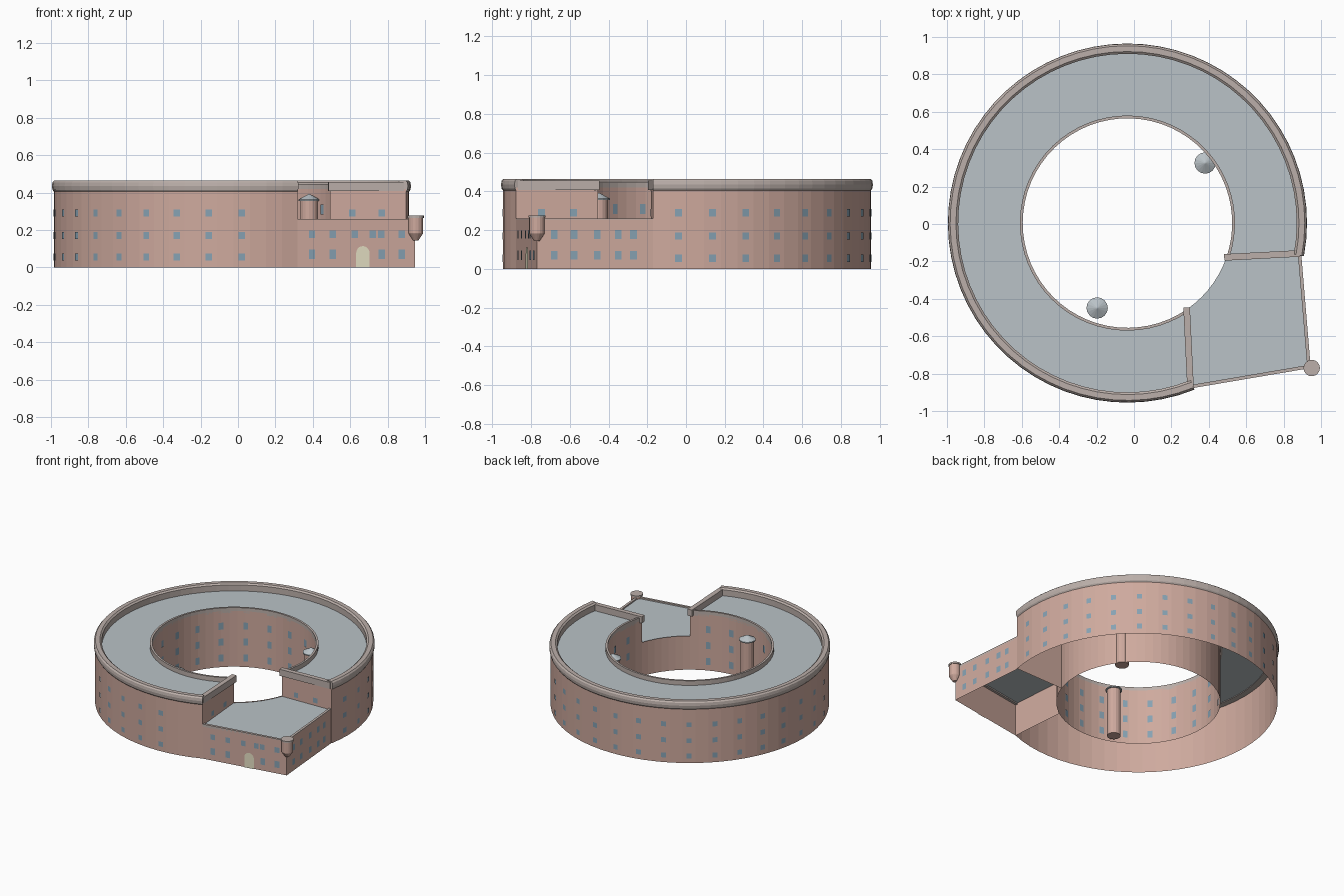
import bpy, bmesh
from math import radians, degrees, cos, sin, pi, atan2, hypot

if "Cube" in bpy.data.objects:
    bpy.data.objects.remove(bpy.data.objects["Cube"])

CX, CY = -0.035, 0.005
N = 57                                  # facets around the ring


def material(name, r, g, b):
    m = bpy.data.materials.new(name)
    m.diffuse_color = (r, g, b, 1)
    m.use_nodes = True
    m.node_tree.nodes["Principled BSDF"].inputs["Base Color"].default_value = m.diffuse_color
    return m


BRICK = material("brick", 0.62, 0.40, 0.34)
ROOF = material("roof", 0.49, 0.54, 0.57)
TRIM = material("trim", 0.50, 0.43, 0.40)
GLASS = material("glass", 0.24, 0.36, 0.45)
CREAM = material("door_cream", 0.78, 0.74, 0.55)


def make(name, verts, faces, mat, recalc=True):
    me = bpy.data.meshes.new(name)
    me.from_pydata(verts, [], faces)
    if recalc:
        bm = bmesh.new()
        bm.from_mesh(me)
        bmesh.ops.recalc_face_normals(bm, faces=bm.faces)
        bm.to_mesh(me)
        bm.free()
    me.materials.append(mat)
    ob = bpy.data.objects.new(name, me)
    bpy.context.collection.objects.link(ob)
    return ob


def arc(r, a0, a1, n):
    angs = [radians(a0 + (a1 - a0) * i / n) for i in range(n + 1)]
    return [(CX + r * cos(a), CY + r * sin(a)) for a in angs]


def strip(name, rows, mat):
    """Join equally long rows of points with quads."""
    n = len(rows[0])
    faces = [(j * n + i, j * n + i + 1, (j + 1) * n + i + 1, (j + 1) * n + i)
             for j in range(len(rows) - 1) for i in range(n - 1)]
    return make(name, [p for r in rows for p in r], faces, mat, False)


def at(points, z):
    return [(x, y, z) for x, y in points]


def wall(name, points, z1, mat=BRICK):
    return strip(name, [at(points, 0), at(points, z1)], mat)


def sweep(name, profile, a0, a1, mat):
    """Closed (r, z) profile swept along the ring with capped ends."""
    k = len(profile)
    cols = [at(arc(r, a0, a1, N), z) for r, z in profile]
    faces = [(j * (N + 1) + i, j * (N + 1) + i + 1,
              (j + 1) % k * (N + 1) + i + 1, (j + 1) % k * (N + 1) + i)
             for j in range(k) for i in range(N)]
    faces += [[j * (N + 1) for j in range(k)], [j * (N + 1) + N for j in range(k)]]
    return make(name, [p for c in cols for p in c], faces, mat)


def beam(name, p, q, width, z0, z1, mat):
    """Box from p to q, lying on the left of the line."""
    dx, dy = q[0] - p[0], q[1] - p[1]
    d = hypot(dx, dy)
    nx, ny = -dy / d * width, dx / d * width
    pts = [p, q, (q[0] + nx, q[1] + ny), (p[0] + nx, p[1] + ny)]
    return make(name, at(pts, z0) + at(pts, z1),
                [(0, 1, 2, 3), (4, 5, 6, 7), (0, 1, 5, 4), (1, 2, 6, 5),
                 (2, 3, 7, 6), (3, 0, 4, 7)], mat)


def lathe(name, x, y, profile, mat, n=16):
    k = len(profile)
    v = [(x + r * cos(2 * pi * i / n), y + r * sin(2 * pi * i / n), z)
         for r, z in profile for i in range(n)]
    f = [(j * n + i, j * n + (i + 1) % n, (j + 1) * n + (i + 1) % n, (j + 1) * n + i)
         for j in range(k - 1) for i in range(n)]
    f += [list(range(n)), list(range((k - 1) * n, k * n))]
    return make(name, v, f, mat)


def panels(name, items):
    """Window panes from (x, y, z, facing angle, width, height)."""
    v, f = [], []
    for x, y, z, a, w, h in items:
        tx, ty = -sin(a) * w / 2, cos(a) * w / 2
        x, y = x + cos(a) * 0.004, y + sin(a) * 0.004
        b = len(v)
        v += [(x - tx, y - ty, z - h / 2), (x + tx, y + ty, z - h / 2),
              (x + tx, y + ty, z + h / 2), (x - tx, y - ty, z + h / 2)]
        f.append((b, b + 1, b + 2, b + 3))
    return make(name, v, f, GLASS, False)


def on_wall(p, q, ts, zs, w=0.035, h=0.045):
    a = atan2(q[1] - p[1], q[0] - p[0]) - pi / 2
    return [(p[0] + (q[0] - p[0]) * t, p[1] + (q[1] - p[1]) * t, z, a, w, h)
            for t in ts for z in zs]


# Ring: faceted walls, end walls and roof
A0, A1, B0, B1 = -10.6, 291.9, -19.4, 304.7
outer, inner = arc(0.95, A0, A1, N), arc(0.56, B0, B1, N)
wall("outer_wall", outer, 0.42)
wall("courtyard_wall", inner[::-1], 0.42)
wall("end_wall_left", [outer[-1], inner[-1]], 0.42)
wall("end_wall_right", [inner[0], outer[0]], 0.42)
strip("ring_roof", [at(outer, 0.41), at(inner, 0.41)], ROOF)

# Cornice and parapets
sweep("cornice", [(0.905, 0.405), (0.95, 0.405), (0.957, 0.415), (0.96, 0.435),
                  (0.957, 0.455), (0.948, 0.465), (0.917, 0.465), (0.905, 0.455)],
      A0, A1, TRIM)
sweep("courtyard_parapet", [(0.56, 0.405), (0.575, 0.405), (0.575, 0.445), (0.56, 0.445)],
      B0, B1, TRIM)
beam("end_parapet_left", (outer[-1][0], outer[-1][1] + 0.01),
     (inner[-1][0] + 0.015, inner[-1][1] + 0.01), 0.035, 0.408, 0.457, TRIM)
beam("end_parapet_right", (inner[0][0] - 0.01, inner[0][1] - 0.015),
     (outer[0][0] - 0.01, outer[0][1] - 0.005), 0.035, 0.408, 0.457, TRIM)

# Ring windows
step = (A1 - A0) / N
wins = []
for k in range(1, 54, 2):
    a = radians(A0 + step * (k + 0.5))
    wins += [(CX + 0.949 * cos(a), CY + 0.949 * sin(a), z, a, 0.035, 0.037)
             for z in (0.055, 0.17, 0.29)]
panels("outer_windows", wins)
wins = []
for j in range(18):
    a = radians(-5.7 + 17.5 * j)
    wins += [(CX + 0.559 * cos(a), CY + 0.559 * sin(a), z, a + pi, 0.033, 0.052)
             for z in (0.07, 0.19, 0.31)]
panels("courtyard_windows", wins)
panels("end_windows", on_wall(outer[-1], inner[-1], (0.31, 0.70), (0.29,), h=0.037)
       + on_wall(inner[0], outer[0], (0.29, 0.68), (0.29,), h=0.037))

# Low corner wing
P, Q, R = outer[-1], (0.945, -0.77), (0.895, outer[0][1])
gap = arc(0.56, B1 - 360, B0, 7)
wall("wing_front_wall", [P, Q], 0.255)
wall("wing_side_wall", [Q, R], 0.255)
wall("wing_courtyard_wall", gap[::-1], 0.255)
plan = [P, Q, R] + gap[::-1]
make("wing_roof", at(plan, 0.25), [list(range(len(plan)))], ROOF)
beam("wing_front_coping", P, Q, 0.018, 0.24, 0.26, TRIM)
beam("wing_side_coping", Q, R, 0.018, 0.24, 0.26, TRIM)


def front_t(xs):
    return [(x - P[0]) / (Q[0] - P[0]) for x in xs]


panels("wing_windows",
       on_wall(P, Q, front_t((0.395, 0.507, 0.624, 0.72, 0.765, 0.875)), (0.178,), h=0.04)
       + on_wall(P, Q, front_t((0.395, 0.507, 0.768, 0.875)), (0.07,), h=0.05)
       + on_wall(Q, R, (0.15, 0.32, 0.52, 0.70, 0.83), (0.07, 0.178)))

# Arched door
x, y, _, a, _, _ = on_wall(P, Q, front_t((0.667,)), (0,))[0]
shape = [(-0.036, 0), (0.036, 0)] + [(0.036 * cos(pi * i / 10), 0.078 + 0.036 * sin(pi * i / 10))
                                     for i in range(11)]
make("door", [(x + cos(a) * 0.004 - sin(a) * s, y + sin(a) * 0.004 + cos(a) * s, z)
              for s, z in shape], [list(range(len(shape)))], CREAM, False)

# Corner turret hung on the wing
lathe("turret", 0.95, -0.77, [(0.015, 0.145), (0.038, 0.18), (0.04, 0.185), (0.04, 0.268)], BRICK)
lathe("turret_cap", 0.95, -0.77, [(0.044, 0.265), (0.044, 0.277)], TRIM)

# Courtyard stair towers
for i, (x, y) in enumerate(((0.38, 0.326), (-0.197, -0.449))):
    lathe(f"stair_tower_{i + 1}", x, y, [(0.047, 0), (0.047, 0.36)], BRICK)
    lathe(f"stair_tower_roof_{i + 1}", x, y, [(0.057, 0.355), (0.057, 0.363), (0.003, 0.392)], ROOF)
